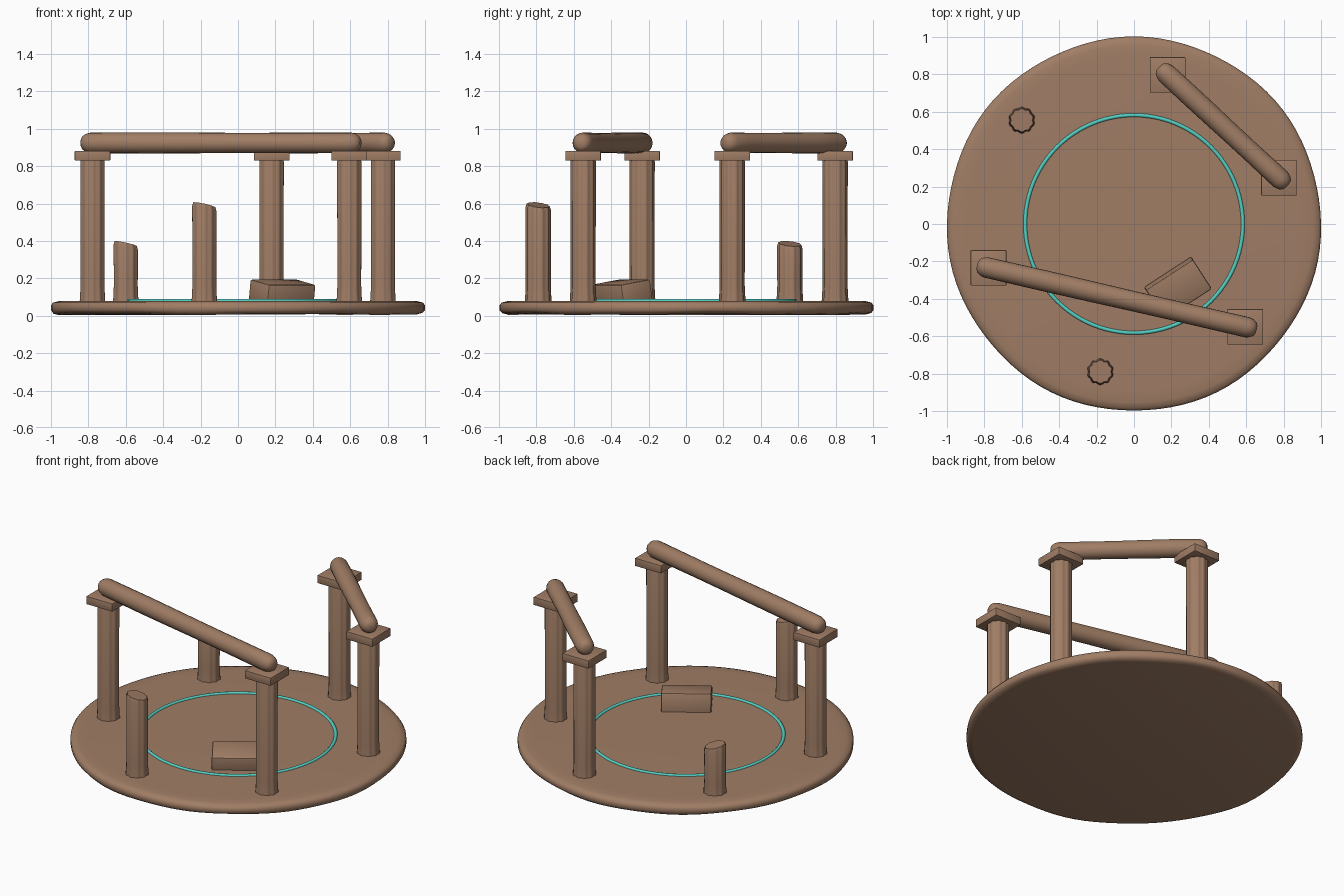
import bpy, bmesh, math
from mathutils import Vector, Matrix

if "Cube" in bpy.data.objects:
    bpy.data.objects.remove(bpy.data.objects["Cube"])


def material(name, rgb):
    m = bpy.data.materials.new(name)
    m.diffuse_color = (*rgb, 1)
    m.use_nodes = True
    m.node_tree.nodes["Principled BSDF"].inputs["Base Color"].default_value = m.diffuse_color
    return m


STONE = material("brown stone", (0.35, 0.205, 0.13))
TEAL = material("glowing teal", (0.09, 0.62, 0.54))


def finish(name, bm, mat, smooth=40):
    bmesh.ops.recalc_face_normals(bm, faces=bm.faces)
    mesh = bpy.data.meshes.new(name)
    bm.to_mesh(mesh)
    bm.free()
    mesh.materials.append(mat)
    ob = bpy.data.objects.new(name, mesh)
    bpy.context.collection.objects.link(ob)
    if smooth:
        bpy.ops.object.select_all(action='DESELECT')
        bpy.context.view_layer.objects.active = ob
        ob.select_set(True)
        bpy.ops.object.shade_smooth_by_angle(angle=math.radians(smooth))
    return ob


def lathe(profile, segments, shape=None):
    """Closed solid from (radius, height) rings; shape(r, z, angle) adjusts each point."""
    bm = bmesh.new()
    rings = []
    for r, z in profile:
        ring = []
        for i in range(segments):
            a = math.tau * i / segments
            rr, zz = shape(r, z, a) if shape else (r, z)
            ring.append(bm.verts.new((rr * math.cos(a), rr * math.sin(a), zz)))
        rings.append(ring)
    for lo, hi in zip(rings, rings[1:]):
        for i in range(segments):
            j = (i + 1) % segments
            bm.faces.new((lo[i], lo[j], hi[j], hi[i]))
    bm.faces.new(rings[0])
    bm.faces.new(rings[-1])
    return bm


# Round floor with a worn edge
def worn(r, z, a):
    wave = math.sin(5 * a + 1) + 0.6 * math.sin(11 * a)
    if z < 0.03:
        z = max(0.0, z + 0.003 * wave)
    return r - 0.003 * (1 + math.sin(7 * a)), z


finish("floor_disc", lathe([(0.965, 0.008), (0.99, 0.015), (1.003, 0.03), (1.003, 0.055),
                            (0.992, 0.07), (0.96, 0.078), (0.9, 0.08)], 96, worn), STONE, 60)

# Teal inlay ring
ring = lathe([(0.572, 0.07), (0.592, 0.07), (0.592, 0.084), (0.586, 0.09),
              (0.578, 0.09), (0.572, 0.084), (0.572, 0.07)], 96)
bmesh.ops.delete(ring, geom=[f for f in ring.faces if len(f.verts) > 4], context='FACES_ONLY')
bmesh.ops.remove_doubles(ring, verts=ring.verts, dist=0.0001)
finish("floor_ring", ring, TEAL, 60)


# Fluted columns; broken ones get a sloped top
def column(name, x, y, top, slope=(0, 0)):
    def flute(r, z, a):
        rr = r * (1 - 0.1 * abs(math.cos(5 * a)) ** 3)
        if z > top - 0.025:
            z += slope[0] * rr * math.cos(a) + slope[1] * rr * math.sin(a)
        return rr, z
    profile = [(0.073, 0.06), (0.07, 0.1), (0.067, 0.16), (0.068, top - 0.02), (0.062, top)]
    bm = lathe(profile, 40, flute)
    bmesh.ops.translate(bm, verts=bm.verts, vec=(x, y, 0))
    finish(name, bm, STONE, 50)


def box(name, size, matrix, bevel):
    bm = bmesh.new()
    bmesh.ops.create_cube(bm, size=1)
    bmesh.ops.scale(bm, verts=bm.verts, vec=size)
    bmesh.ops.bevel(bm, geom=bm.edges[:], offset=bevel, segments=2, affect='EDGES', profile=0.5)
    bm.transform(matrix)
    finish(name, bm, STONE, 35)


# Round-ended beam between two column tops
def beam(name, p, q):
    p, q = Vector((*p, 0.924)), Vector((*q, 0.924))
    d = (q - p).normalized()
    p, q = p - d * 0.062, q + d * 0.062
    n = (q - p).length
    end = [(0.02, 0), (0.036, 0.008), (0.048, 0.025), (0.055, 0.05)]
    mid = [(0.055 + 0.0015 * math.sin(7 * t), n * t) for t in (0.25, 0.4, 0.55, 0.7, 0.85)]
    bm = lathe(end + mid + [(r, n - z) for r, z in reversed(end)], 20)
    bm.transform(Matrix.Translation(p) @ d.to_track_quat('Z', 'Y').to_matrix().to_4x4())
    finish(name, bm, STONE, 50)


gates = {"front": ((-0.778, -0.235), (0.595, -0.55)),
         "back": ((0.18, 0.797), (0.775, 0.247))}
for gate, posts in gates.items():
    for side, (x, y) in zip(("left", "right"), posts):
        column(f"{gate}_{side}_column", x, y, 0.845)
        box(f"{gate}_{side}_capital", (0.19, 0.19, 0.052),
            Matrix.Translation((x, y, 0.855)), 0.003)
    beam(f"{gate}_beam", *posts)

column("broken_column_tall", -0.18, -0.79, 0.592, (-0.22, -0.12))
column("broken_column_short", -0.60, 0.555, 0.385, (-0.22, -0.1))

# Fallen block, tilted on the floor
box("fallen_block", (0.30, 0.19, 0.13),
    Matrix.Translation((0.235, -0.342, 0.116)) @ Matrix.Rotation(math.radians(33), 4, 'Z')
    @ Matrix.Rotation(math.radians(9), 4, 'X'), 0.01)
